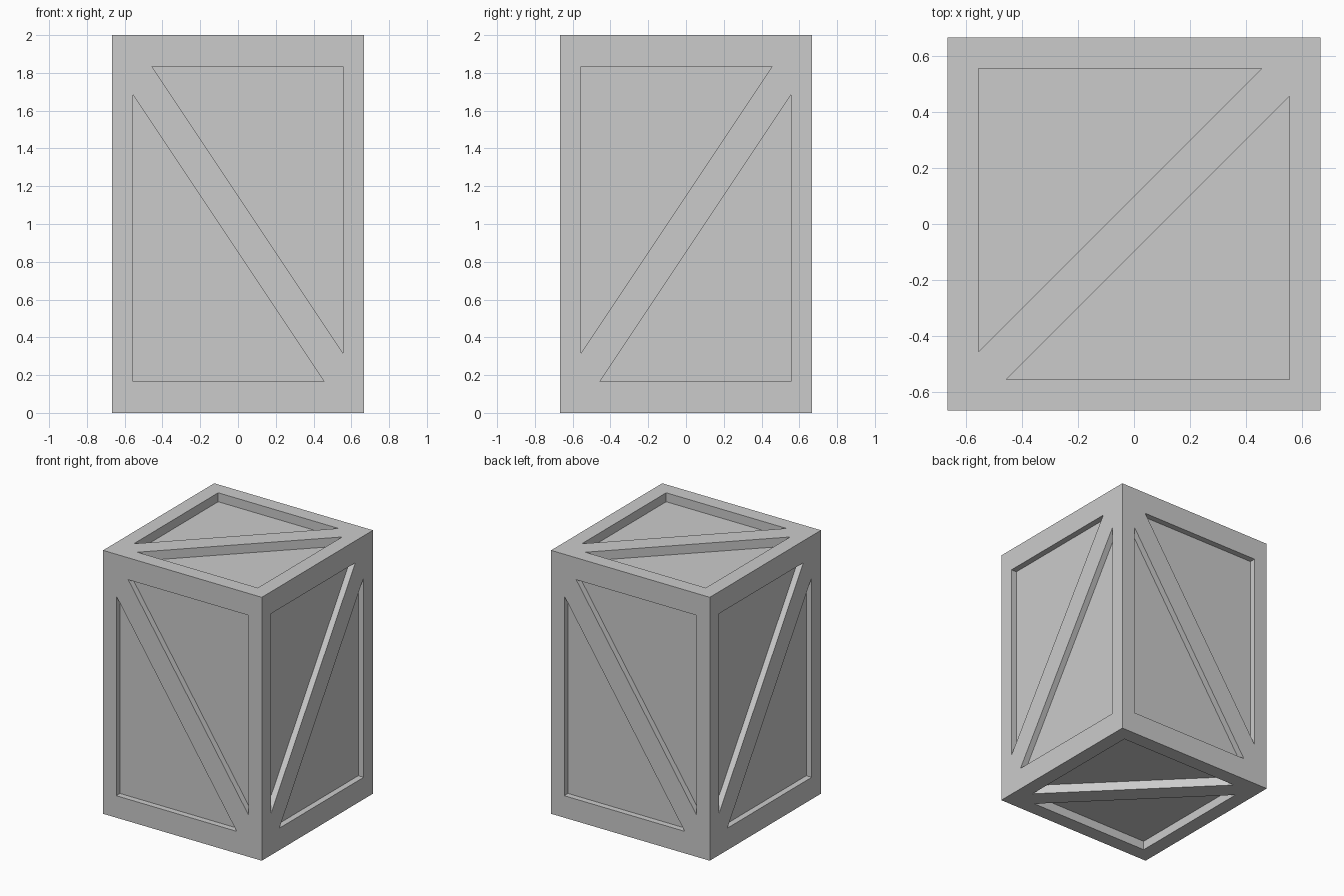
import bpy, bmesh
from math import pi
from mathutils import Matrix, Vector

if "Cube" in bpy.data.objects:
    bpy.data.objects.remove(bpy.data.objects["Cube"])

SIZE = Vector((4 / 3, 4 / 3, 2))   # overall crate size
A = 0.5 - 1 / 12                   # frame inset on a unit face
G = 0.075                          # corner gap left for the diagonal brace
DEPTH = 0.034                      # recess depth on the unit cube

# Unit cube -> crate standing on the ground
fit = Matrix.Translation((0, 0, SIZE.z / 2)) @ Matrix.Diagonal((*SIZE, 1))


def make_object(name, bm):
    bmesh.ops.transform(bm, matrix=fit, verts=bm.verts)
    bmesh.ops.recalc_face_normals(bm, faces=bm.faces)
    mesh = bpy.data.meshes.new(name)
    bm.to_mesh(mesh)
    bm.free()
    obj = bpy.data.objects.new(name, mesh)
    bpy.context.collection.objects.link(obj)
    return obj


def add_recesses(bm, rot, mirror):
    # Two triangular prisms, leaving a diagonal brace between them
    for s in (1, -1):
        tri = [(-A, A), (A - G, A), (-A, G - A)]
        rings = [[bm.verts.new(rot @ Vector((s * mirror * u, s * v, w)))
                  for u, v in tri] for w in (0.5 - DEPTH, 0.6)]
        low, high = rings
        bm.faces.new(low[::-1])
        bm.faces.new(high)
        for i in range(3):
            j = (i + 1) % 3
            bm.faces.new((low[i], low[j], high[j], high[i]))


# Solid crate body
bm = bmesh.new()
bmesh.ops.create_cube(bm, size=1)
crate = make_object("crate", bm)

# Recess cutters: four sides, then top and bottom
bm = bmesh.new()
upright = Matrix.Rotation(pi / 2, 4, 'X')
for k in range(4):
    add_recesses(bm, Matrix.Rotation(k * pi / 2, 4, 'Z') @ upright, -1 if k % 2 == 0 else 1)
add_recesses(bm, Matrix.Identity(4), 1)
add_recesses(bm, Matrix.Rotation(pi, 4, 'X'), 1)
cutter = make_object("recess_cutter", bm)
cutter.hide_render = True

# Carve the panels and drop the cutter
mod = crate.modifiers.new("recesses", 'BOOLEAN')
mod.operation = 'DIFFERENCE'
mod.solver = 'EXACT'
mod.object = cutter
bpy.context.view_layer.objects.active = crate
bpy.ops.object.modifier_apply(modifier=mod.name)
bpy.data.objects.remove(cutter)
